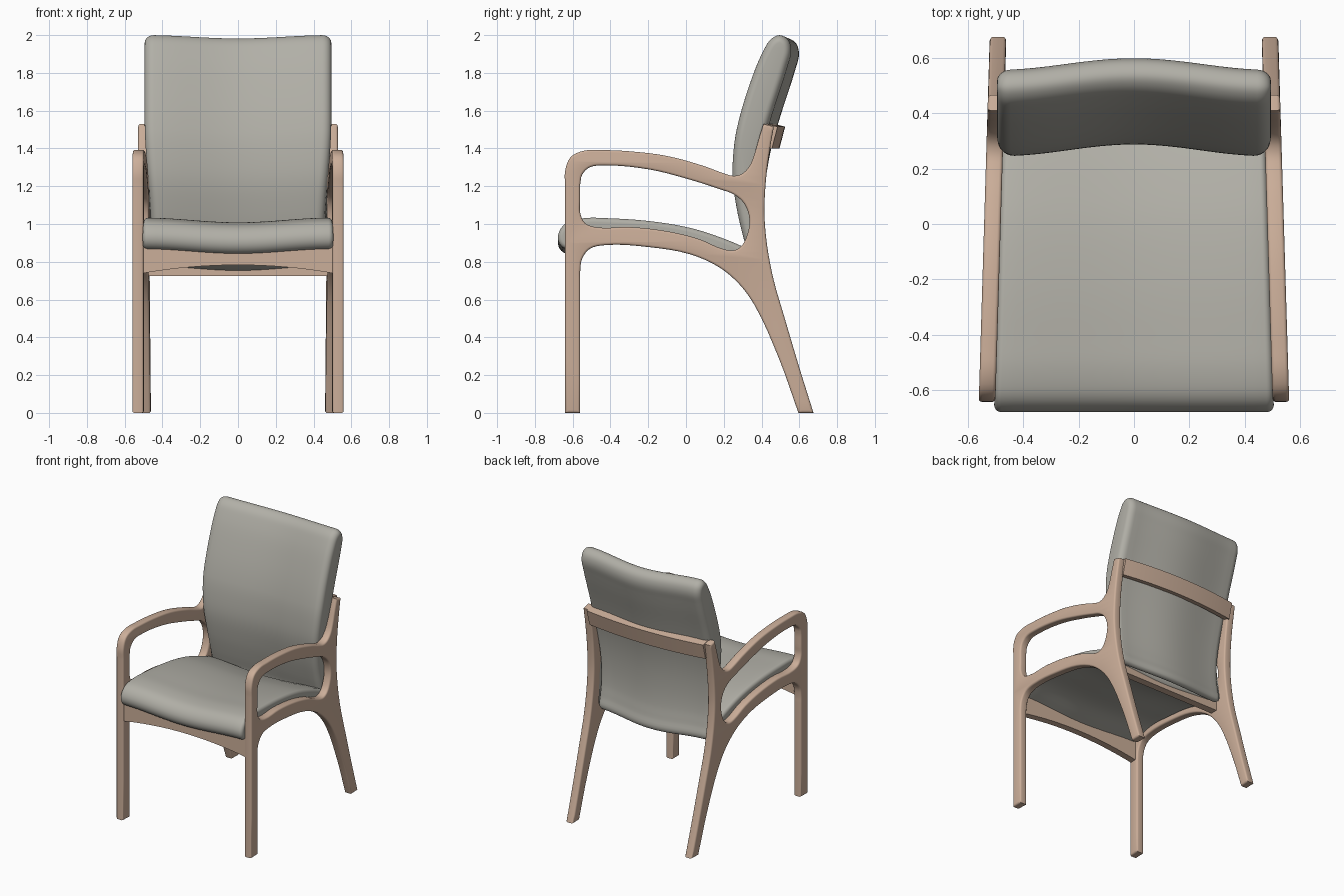
import bpy, bmesh, math
from mathutils import Vector
from mathutils.geometry import interpolate_bezier

if "Cube" in bpy.data.objects:
    bpy.data.objects.remove(bpy.data.objects["Cube"])


def material(name, rgb):
    m = bpy.data.materials.new(name)
    m.diffuse_color = (*rgb, 1)
    m.use_nodes = True
    m.node_tree.nodes["Principled BSDF"].inputs["Base Color"].default_value = m.diffuse_color
    return m


WOOD = material("pale_wood", (0.60, 0.425, 0.32))
FABRIC = material("grey_fabric", (0.44, 0.43, 0.385))


def smooth_loop(points, steps):
    """Closed smooth outline; a third value of 1 marks a sharp corner."""
    n, out = len(points), []
    p = [Vector(q[:2]) for q in points]

    def tangent(i):
        a = (p[i] - p[i - 1]).normalized()
        b = (p[(i + 1) % n] - p[i]).normalized()
        return (a + b).normalized()

    for i in range(n):
        j = (i + 1) % n
        seg = p[j] - p[i]
        h = seg.length / 3
        a = p[i] + (seg / 3 if len(points[i]) > 2 else tangent(i) * h)
        b = p[j] - (seg / 3 if len(points[j]) > 2 else tangent(j) * h)
        out += [q.copy() for q in interpolate_bezier(p[i], a, b, p[j], steps + 1)[:-1]]
    return [Vector(q[:2]) for q in out]


def inset(loop, d):
    """Move a closed outline inward by d."""
    n = len(loop)
    area = sum(loop[i - 1].x * loop[i].y - loop[i].x * loop[i - 1].y for i in range(n))
    s = 1 if area > 0 else -1
    out = []
    for i in range(n):
        t = (loop[(i + 1) % n] - loop[i - 1]).normalized()
        out.append(loop[i] + Vector((-t.y, t.x)) * d * s)
    return out


def finish(ob, mat, angle):
    ob.data.materials.clear()
    ob.data.materials.append(mat)
    bpy.ops.object.select_all(action='DESELECT')
    ob.select_set(True)
    bpy.context.view_layer.objects.active = ob
    bpy.ops.object.shade_smooth_by_angle(angle=math.radians(angle))


def add_object(name, bm, mat, angle=35):
    bmesh.ops.recalc_face_normals(bm, faces=bm.faces)
    me = bpy.data.meshes.new(name)
    bm.to_mesh(me)
    bm.free()
    ob = bpy.data.objects.new(name, me)
    bpy.context.collection.objects.link(ob)
    finish(ob, mat, angle)
    return ob


def loft(name, loops, mat, angle=35):
    """Skin a row of closed 3D outlines and cap both ends."""
    bm = bmesh.new()
    rows = [[bm.verts.new(v) for v in loop] for loop in loops]
    for a, b in zip(rows, rows[1:]):
        for i in range(len(a)):
            bm.faces.new((a[i - 1], a[i], b[i], b[i - 1]))
    bm.faces.new(rows[0])
    bm.faces.new(rows[-1])
    return add_object(name, bm, mat, angle)


def bulge(u):
    """1 in the middle, 0 at both ends."""
    return (1 + math.cos(math.pi * max(-1, min(1, u)))) / 2


def cushion(name, profile, half_width, dy, dz, roll, depth):
    """Upholstered pad: a side profile carried across x with rolled ends."""
    base = smooth_loop(profile, 5)
    ends = [(1 - roll + roll * math.sin(a), depth * (1 - math.cos(a)))
            for a in [math.radians(15 * k) for k in range(7)]]
    flat = [(1 - roll) * (k / 10 - 1) for k in range(1, 20)]
    stations = [(-u, d) for u, d in reversed(ends)] + [(u, 0) for u in flat] + ends
    loops = []
    for u, d in stations:
        c = bulge(u)
        loops.append([(u * half_width(q.x, q.y), q.x + dy * c, q.y + dz * c)
                      for q in inset(base, d)])
    return loft(name, loops, FABRIC, 50)


# Side frames: legs, seat rail, arm and back post cut as one curved board
OUTLINE = [(-.64, 0, 1), (-.64, 1.20, 1), (-.64, 1.28), (-.61, 1.355), (-.54, 1.388),
           (-.44, 1.391), (-.30, 1.385), (-.10, 1.36), (.10, 1.305), (.20, 1.268),
           (.25, 1.255), (.295, 1.265), (.335, 1.305), (.362, 1.37), (.385, 1.45),
           (.41, 1.53, 1), (.465, 1.515, 1), (.445, 1.40), (.425, 1.25), (.415, 1.08),
           (.42, .97), (.435, .85), (.465, .70), (.52, .51), (.60, .24), (.675, 0, 1),
           (.595, 0, 1), (.495, .28), (.36, .575), (.283, .68), (.177, .77), (.02, .84),
           (-.19, .877), (-.43, .888), (-.51, .868), (-.55, .815), (-.56, .75),
           (-.56, .70, 1), (-.56, 0, 1)]
OPENING = [(-.56, 1.06), (-.56, 1.12, 1), (-.56, 1.21, 1), (-.55, 1.26), (-.51, 1.30),
           (-.43, 1.31), (-.19, 1.288), (.02, 1.235), (.177, 1.185), (.256, 1.155),
           (.31, 1.105), (.336, 1.025), (.325, .945), (.29, .88), (.25, .86), (.195, .868),
           (.07, .92), (-.09, .96), (-.30, .984), (-.47, .982), (-.535, 1.005)]

EDGE = 0.012
cu = bpy.data.curves.new("frame_outline", 'CURVE')
cu.dimensions = '2D'
cu.fill_mode = 'BOTH'
cu.extrude = 0.03 - EDGE
cu.bevel_depth = EDGE
cu.bevel_resolution = 2
cu.offset = -EDGE
for pts in (OUTLINE, OPENING):
    ring = smooth_loop(pts, 4)
    sp = cu.splines.new('POLY')
    sp.points.add(len(ring) - 1)
    for pt, q in zip(sp.points, ring):
        pt.co = (q.x, q.y, 0, 1)
    sp.use_cyclic_u = True
tmp = bpy.data.objects.new("frame_outline", cu)
bpy.context.collection.objects.link(tmp)
bpy.context.view_layer.update()
me = bpy.data.meshes.new_from_object(tmp.evaluated_get(bpy.context.evaluated_depsgraph_get()))
bpy.data.objects.remove(tmp)
bm = bmesh.new()
bm.from_mesh(me)
bmesh.ops.remove_doubles(bm, verts=bm.verts, dist=0.0002)
for v in bm.verts:                       # stand upright, converging to the rear
    y, z, x = v.co
    v.co = (x + 0.53 - 0.03 * (y + 0.64), y, z)
frame = add_object("side_frames", bm, WOOD, 40)
frame.modifiers.new("mirror", 'MIRROR').use_mirror_merge = False

# Seat pad with rolled front
SEAT = [(.33, .865), (.29, .885), (.18, .93), (.02, .98), (-.19, 1.015), (-.40, 1.03),
        (-.55, 1.03), (-.635, 1.005), (-.675, .95), (-.672, .90), (-.64, .87), (-.58, .88),
        (-.40, .92), (-.19, .905), (.02, .875), (.18, .825), (.29, .775), (.33, .79)]
cushion("seat_pad", SEAT, lambda y, z: 0.504 - 0.03 * (y + 0.64), 0, -0.025, 0.05, 0.025)


# Back pad, wider above the arms
def back_width(y, z):
    t = max(0, min(1, (z - 0.95) / 0.6))
    return 0.458 + 0.036 * t * t * (3 - 2 * t)


BACK = [(.345, .77), (.325, .85), (.30, .94), (.268, 1.08), (.246, 1.24), (.25, 1.38),
        (.267, 1.50), (.336, 1.74), (.41, 1.92), (.45, 1.98), (.495, 2.0), (.54, 1.975),
        (.556, 1.92), (.535, 1.83), (.455, 1.58), (.41, 1.42), (.38, 1.25), (.368, 1.08),
        (.372, .94), (.385, .85), (.395, .77), (.37, .755)]
cushion("back_pad", BACK, back_width, 0.042, -0.018, 0.10, 0.04)


# Cross rails
def rail(name, half, section):
    xs = [half * (k / 12 - 1) for k in range(25)]
    loft(name, [[(x, y, z) for y, z in section(x / half)] for x in xs], WOOD)


def top_section(u):
    d = 0.04 * (1 - u * u)
    return [(.425 + d, 1.53), (.485 + d, 1.515), (.455 + d, 1.40), (.41 + d, 1.41)]


def front_section(u):
    low = 0.738 + 0.045 * (1 - u * u)
    return [(-.63, low), (-.58, low), (-.58, .90), (-.63, .90)]


rail("back_top_rail", 0.48, top_section)
rail("front_rail", 0.51, front_section)
rail("rear_seat_rail", 0.48, lambda u: [(.27, .725), (.325, .725), (.325, .81), (.27, .81)])
